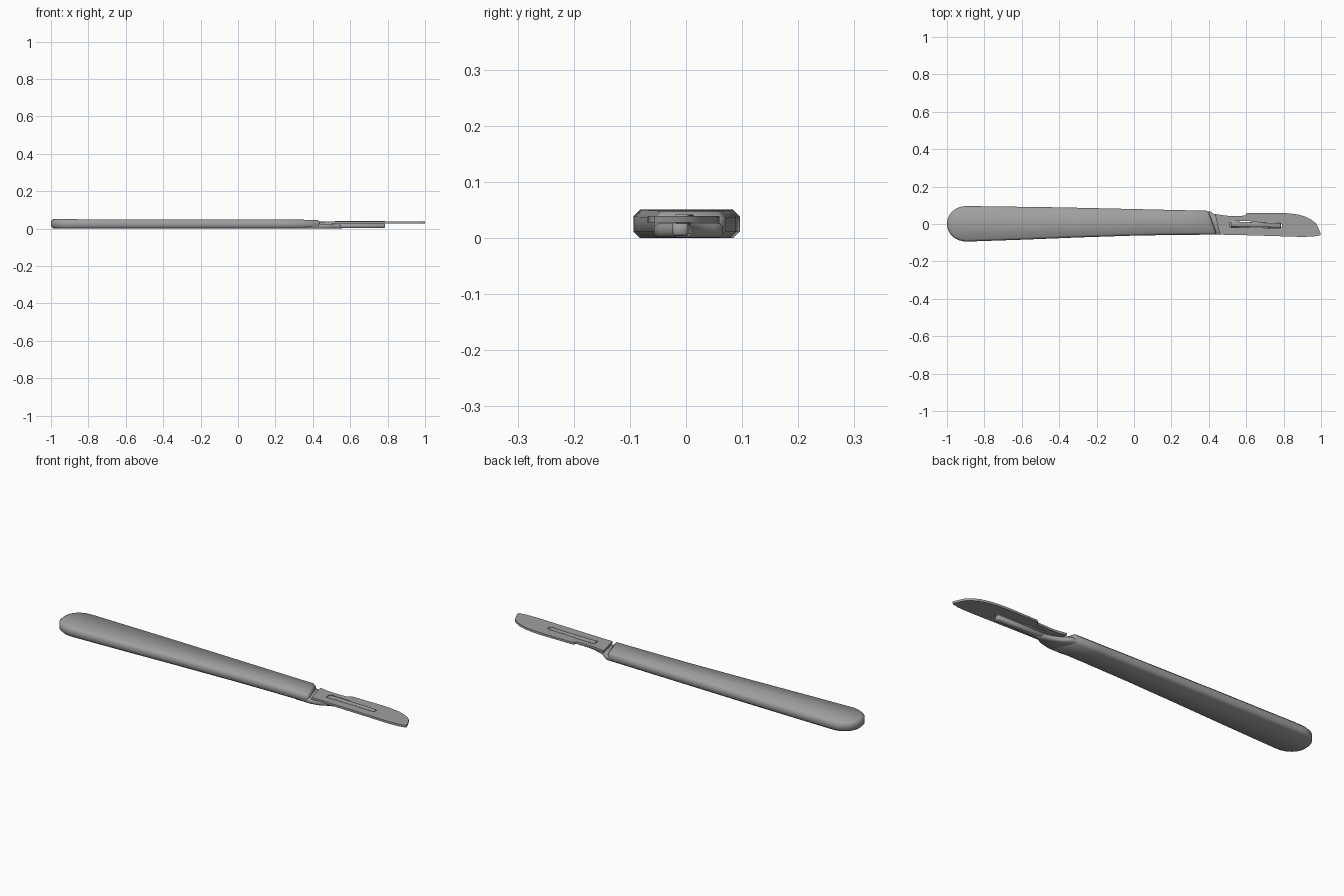
import bpy, bmesh, math

if "Cube" in bpy.data.objects:
    bpy.data.objects.remove(bpy.data.objects["Cube"])

# Dark steel for every part
steel = bpy.data.materials.new("dark_steel")
steel.diffuse_color = (0.35, 0.35, 0.35, 1)
steel.use_nodes = True
steel.node_tree.nodes["Principled BSDF"].inputs["Base Color"].default_value = steel.diffuse_color


def finish(obj, bevel=0.0, smooth=30):
    obj.data.materials.append(steel)
    bpy.ops.object.select_all(action='DESELECT')
    bpy.context.view_layer.objects.active = obj
    obj.select_set(True)
    if bevel:
        mod = obj.modifiers.new("edge_bevel", 'BEVEL')
        mod.width = bevel
        mod.segments = 1
        mod.limit_method = 'ANGLE'
        mod.angle_limit = math.radians(40)
        bpy.ops.object.modifier_apply(modifier=mod.name)
    bpy.ops.object.shade_smooth_by_angle(angle=math.radians(smooth))
    return obj


def prism(name, outline, z0, z1, bevel=0.0, smooth=30, top_at=None):
    """Extrude a flat outline from z0 to z1 (top_at may vary the top along x)."""
    bm = bmesh.new()
    low = [bm.verts.new((x, y, z0)) for x, y in outline]
    high = [bm.verts.new((x, y, top_at(x) if top_at else z1)) for x, y in outline]
    bm.faces.new(low)
    bm.faces.new(high)
    n = len(outline)
    for i in range(n):
        j = (i + 1) % n
        bm.faces.new((low[i], low[j], high[j], high[i]))
    bmesh.ops.recalc_face_normals(bm, faces=bm.faces)
    mesh = bpy.data.meshes.new(name)
    bm.to_mesh(mesh)
    bm.free()
    obj = bpy.data.objects.new(name, mesh)
    bpy.context.collection.objects.link(obj)
    return finish(obj, bevel, smooth)


def plate(name, outlines, z0, z1):
    """Flat plate with holes, filled from closed 2D splines."""
    curve = bpy.data.curves.new(name, 'CURVE')
    curve.dimensions = '2D'
    curve.fill_mode = 'BOTH'
    curve.extrude = (z1 - z0) / 2
    for pts in outlines:
        spline = curve.splines.new('POLY')
        spline.points.add(len(pts) - 1)
        for p, (x, y) in zip(spline.points, pts):
            p.co = (x, y, 0, 1)
        spline.use_cyclic_u = True
    obj = bpy.data.objects.new(name, curve)
    obj.location.z = (z0 + z1) / 2
    bpy.context.collection.objects.link(obj)
    bpy.ops.object.select_all(action='DESELECT')
    bpy.context.view_layer.objects.active = obj
    obj.select_set(True)
    bpy.ops.object.convert(target='MESH')
    obj = bpy.context.view_layer.objects.active
    bm = bmesh.new()
    bm.from_mesh(obj.data)
    bmesh.ops.remove_doubles(bm, verts=bm.verts, dist=1e-5)
    bmesh.ops.recalc_face_normals(bm, faces=bm.faces)
    bm.to_mesh(obj.data)
    bm.free()
    return finish(obj)


# Handle: rounded butt, gentle taper, slanted front end
butt = []
for i in range(17):
    a = math.radians(90 + 180 * i / 16)
    butt.append((-0.89 + 0.11 * math.copysign(abs(math.cos(a)) ** 0.9, math.cos(a)),
                 0.001 + 0.095 * math.sin(a)))
handle_outline = butt + [(-0.6, -0.084), (-0.3, -0.072), (0, -0.062), (0.25, -0.058),
                         (0.443, -0.057), (0.398, 0.071), (0.25, 0.074),
                         (0, 0.080), (-0.4, 0.089)]
prism("handle", handle_outline, 0.0, 0.05, 0.012, 55,
      top_at=lambda x: 0.0485 - 0.0022 * x)

# Neck: flush lower step of the handle narrowing into the tang
prism("neck", [(0.36, -0.056), (0.45, -0.057), (0.50, -0.046), (0.54, -0.024),
               (0.56, -0.020), (0.56, 0.004), (0.52, 0.010), (0.48, 0.022),
               (0.45, 0.036), (0.43, 0.052), (0.41, 0.066), (0.36, 0.066)],
      0.001, 0.026, 0.006, 55)

# Tang bar under the blade, and the key that fills the blade slot
prism("tang", [(0.50, -0.022), (0.785, -0.024), (0.785, 0.003), (0.50, 0.009)],
      0.004, 0.028, 0.004, 55)
prism("slot_key", [(0.518, -0.015), (0.68, -0.016), (0.785, -0.020), (0.785, 0.004),
                   (0.64, 0.009), (0.518, 0.014)], 0.026, 0.042, 0.002, 55)

# Blade: stepped spine, curved belly, keyhole slot
blade_outline = [(0.46, -0.057), (0.60, -0.060), (0.80, -0.066), (0.90, -0.069),
                 (0.96, -0.067), (0.995, -0.060), (1.0, -0.056), (0.985, -0.020),
                 (0.972, 0.004), (0.95, 0.022), (0.92, 0.038), (0.88, 0.050),
                 (0.84, 0.056), (0.78, 0.060), (0.61, 0.060), (0.60, 0.056),
                 (0.595, 0.046), (0.58, 0.044), (0.51, 0.043), (0.48, 0.046),
                 (0.432, 0.054)]
slot = [(0.513, -0.014), (0.52, -0.018), (0.68, -0.017), (0.69, -0.020), (0.78, -0.022),
        (0.79, -0.016), (0.79, 0.001), (0.78, 0.006), (0.64, 0.010), (0.62, 0.015),
        (0.52, 0.018), (0.513, 0.013)]
plate("blade", [blade_outline, slot], 0.028, 0.039)
